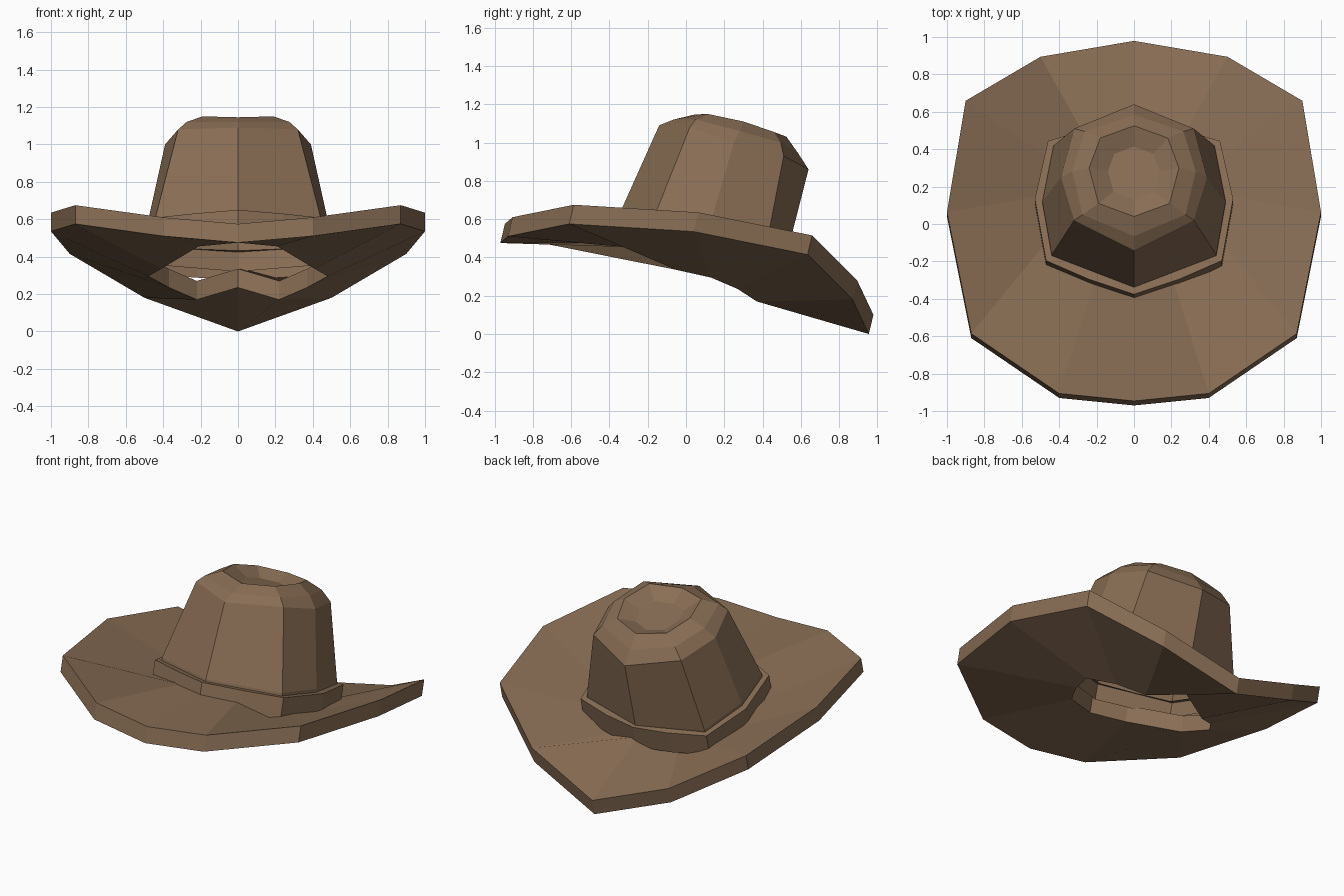
import bpy, bmesh
from mathutils import Vector

if "Cube" in bpy.data.objects:
    bpy.data.objects.remove(bpy.data.objects["Cube"])

felt = bpy.data.materials.new("brown_felt")
felt.diffuse_color = (0.25, 0.155, 0.09, 1)
felt.use_nodes = True
felt.node_tree.nodes["Principled BSDF"].inputs["Base Color"].default_value = felt.diffuse_color

UP = Vector((0, 0.024, 0.1))          # hat thickness direction, leaning back


def ring(half):
    """Mirror a half outline (front centre to back centre) into a closed ring."""
    pts = [Vector(p) for p in half]
    return pts + [Vector((-p.x, p.y, p.z)) for p in pts[-2:0:-1]]


def shift(pts, k):
    return [p + UP * k for p in pts]


def loft(name, rings, closed=False, cap=False):
    """Skin quads between consecutive rings; optionally join last to first or cap the last."""
    bm = bmesh.new()
    vs = [[bm.verts.new(p) for p in r] for r in rings]
    n = len(vs[0])
    pairs = list(zip(vs, vs[1:])) + ([(vs[-1], vs[0])] if closed else [])
    for a, b in pairs:
        for i in range(n):
            j = (i + 1) % n
            bm.faces.new((a[i], a[j], b[j], b[i]))
    if cap:
        bm.faces.new(vs[-1])
    bmesh.ops.recalc_face_normals(bm, faces=bm.faces)
    me = bpy.data.meshes.new(name)
    bm.to_mesh(me)
    bm.free()
    me.materials.append(felt)
    ob = bpy.data.objects.new(name, me)
    bpy.context.collection.objects.link(ob)
    return ob


# Brim: thick slab, curled up at the sides, drooping at the back
rim = ring([(0, -.97, .475), (.4, -.93, .51), (.87, -.61, .575), (1, .04, .535),
            (.9, .635, .415), (.5, .87, .18), (0, .955, .0)])
hole = ring([(0, -.41, .475), (.21, -.33, .455), (.41, -.05, .335), (.48, .13, .295),
             (.37, .27, .235), (.22, .37, .17), (0, .47, .235)])
loft("brim", [hole, rim, shift(rim, 1), shift(hole, 1)], closed=True)

# Band around the foot of the crown, lying in a plane that tilts back
outline = [(0, -.4), (.24, -.32), (.47, -.22), (.53, .11), (.46, .42), (.22, .49), (0, .525)]
band = ring([(x, y, .55 - .25 * (y + .4)) for x, y in outline])
mid = sum(band, Vector()) / len(band)
band_top = shift(band, 1)
inner = [mid + UP + (p - mid - UP) * 0.88 for p in band_top]
loft("hat_band", [shift(band, -.4), band_top, inner])

# Crown: eight-sided leaning wall, rounded shoulder and dented top
foot = ring([(0, -.335, .655), (.44, -.165, .615), (.49, .12, .55), (.43, .42, .465), (0, .53, .43)])
wall = ring([(0, -.14, 1.09), (.32, .02, 1.08), (.39, .25, 1.0), (.32, .51, .93), (0, .64, .86)])
shoulder = ring([(0, -.065, 1.12), (.275, .05, 1.12), (.33, .28, 1.06), (.265, .495, 1.0), (0, .585, .945)])
crest = ring([(0, .04, 1.145), (.19, .11, 1.15), (.24, .3, 1.11), (.18, .46, 1.055), (0, .525, 1.03)])
c = sum(crest, Vector()) / len(crest)
dent = [c + (p - c) * .58 - UP * .5 for p in crest]
loft("crown", [shift(foot, -1.1), foot, wall, shoulder, crest, dent], cap=True)
